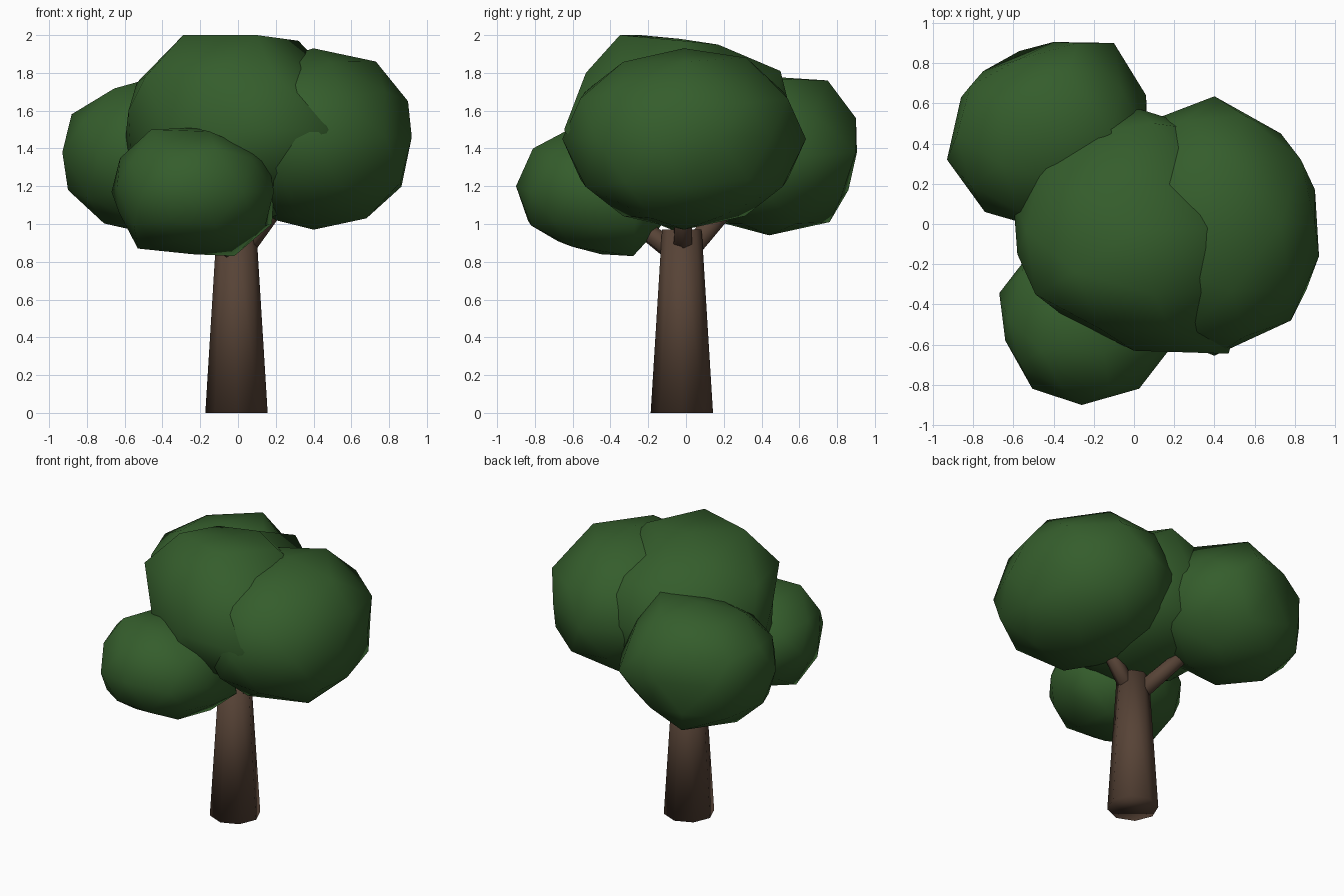
import bpy, bmesh
from mathutils import Vector


def material(name, rgb):
    m = bpy.data.materials.new(name)
    m.diffuse_color = (*rgb, 1)
    return m


leaf = material("leaf green", (0.035, 0.110, 0.025))
bark = material("bark brown", (0.095, 0.056, 0.037))


def finish(name, bm, mat):
    me = bpy.data.meshes.new(name)
    bm.to_mesh(me)
    bm.free()
    me.materials.append(mat)
    me.shade_smooth()
    ob = bpy.data.objects.new(name, me)
    bpy.context.collection.objects.link(ob)


def clump(name, centre, radii, bumps):
    """Low-poly leaf clump; each bump pulls the nearest corner to that point."""
    bm = bmesh.new()
    bmesh.ops.create_icosphere(bm, subdivisions=2, radius=1)
    bmesh.ops.scale(bm, verts=bm.verts, vec=radii)
    bmesh.ops.translate(bm, verts=bm.verts, vec=centre)
    free = set(bm.verts)
    for b in map(Vector, bumps):
        v = min(free, key=lambda v: (v.co - b).length)
        v.co = b
        free.discard(v)
    finish(name, bm, leaf)


def limb(name, start, end, r1, r2, sides):
    """Tapered trunk or branch between two points."""
    a, b = Vector(start), Vector(end)
    bm = bmesh.new()
    bmesh.ops.create_cone(bm, cap_ends=True, segments=sides,
                          radius1=r1, radius2=r2, depth=(b - a).length)
    bm.transform((b - a).to_track_quat('Z', 'Y').to_matrix().to_4x4())
    bmesh.ops.translate(bm, verts=bm.verts, vec=(a + b) / 2)
    finish(name, bm, bark)


# Trunk and the three branches
limb("trunk", (-0.008, -0.022, 0), (-0.008, -0.022, 0.97), 0.165, 0.105, 8)
root = (-0.01, -0.02, 0.82)
limb("branch_right", root, (0.26, -0.01, 1.17), 0.06, 0.045, 6)
limb("branch_back", root, (-0.27, 0.29, 1.17), 0.065, 0.05, 6)
limb("branch_front", root, (-0.16, -0.30, 1.03), 0.06, 0.045, 6)

# Leaf clumps with their uneven corners
clump("crown_centre", (0, -0.03, 1.49), (0.63, 0.61, 0.49), [
    (-0.29, -0.24, 2.0), (0.10, -0.35, 2.0), (0.32, -0.02, 1.97),
    (0.05, 0.17, 1.95), (0.10, 0.50, 1.81), (-0.12, 0.57, 1.20),
    (-0.60, 0.12, 1.42), (-0.58, -0.15, 1.60), (-0.49, -0.35, 1.78),
    (0.18, -0.53, 1.80), (0.47, -0.645, 1.50), (0.0, -0.63, 1.5),
    (-0.36, -0.45, 1.47), (0.36, 0.24, 1.72), (0, -0.05, 0.96)])
clump("crown_right", (0.40, -0.01, 1.45), (0.547, 0.645, 0.48), [
    (0.73, 0.0, 1.86), (0.90, 0.0, 1.65), (0.92, -0.16, 1.46),
    (0.90, 0.17, 1.46), (0.83, 0.32, 1.64), (0.86, -0.32, 1.22),
    (0.73, 0.45, 1.46), (0.78, -0.48, 1.46), (0.68, -0.18, 1.03),
    (0.47, 0.32, 1.88)])
clump("crown_back_left", (-0.43, 0.44, 1.36), (0.53, 0.47, 0.42), [
    (-0.93, 0.32, 1.38), (-0.86, 0.63, 1.38), (-0.75, 0.76, 1.38),
    (-0.40, 0.905, 1.38), (-0.10, 0.90, 1.38), (0.06, 0.64, 1.36),
    (-0.28, 0.90, 1.56), (-0.33, 0.75, 1.76), (-0.57, 0.86, 1.18),
    (-0.50, 0.76, 1.01), (-0.90, 0.42, 1.18), (-0.11, 0.45, 1.77),
    (0.05, 0.45, 1.58)])
clump("crown_front_left", (-0.24, -0.475, 1.17), (0.452, 0.425, 0.34), [
    (-0.02, -0.28, 0.83), (-0.53, -0.48, 0.87), (-0.33, -0.68, 0.91),
    (-0.24, -0.45, 0.84), (-0.63, -0.47, 1.06), (-0.12, -0.81, 1.40),
    (-0.46, -0.63, 1.50), (-0.15, -0.64, 1.49), (0.08, -0.50, 1.39),
    (-0.26, -0.90, 1.20), (-0.64, -0.58, 1.20), (0.18, -0.27, 1.0)])
